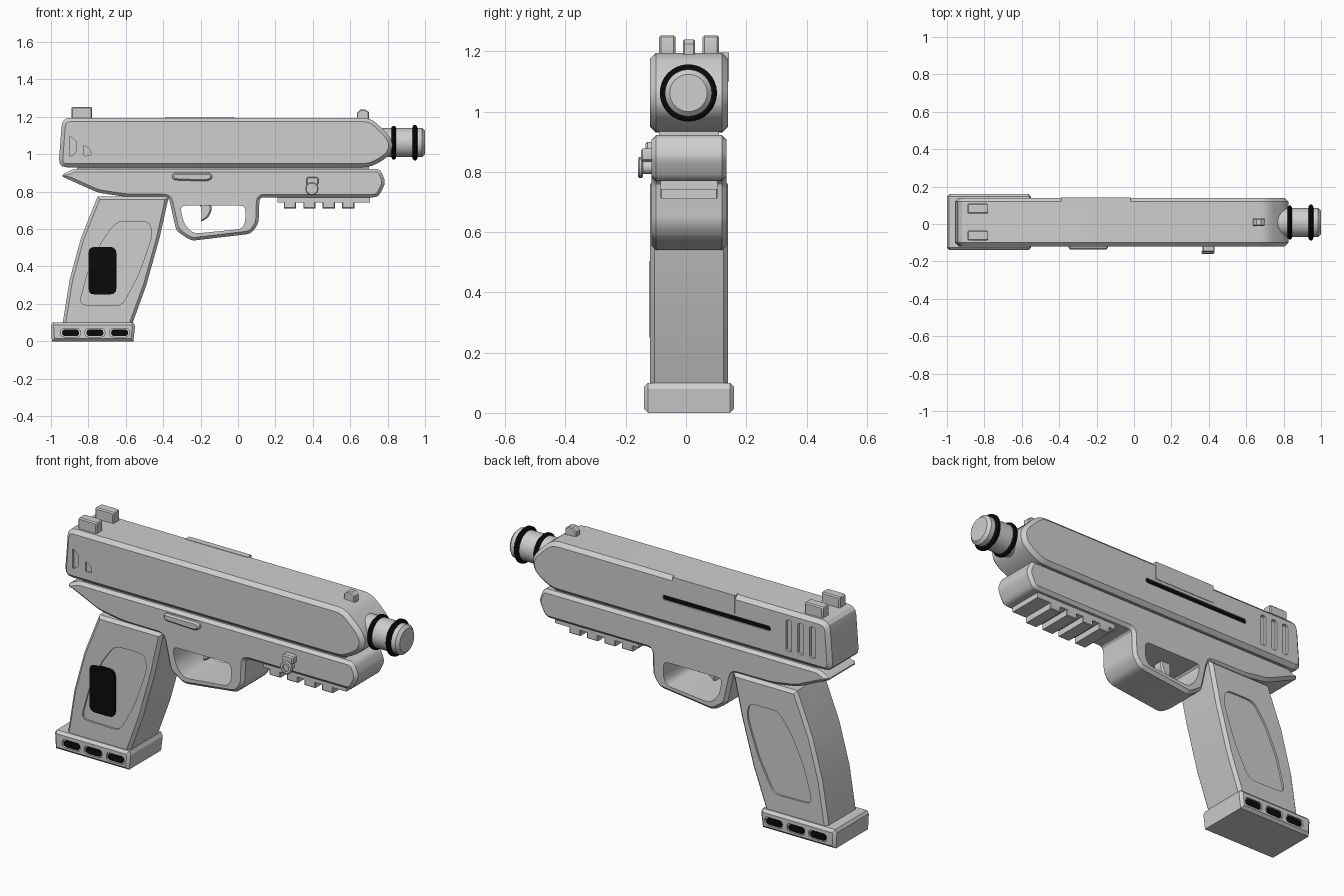
import bpy, bmesh, math
from mathutils import Vector

cube = bpy.data.objects.get("Cube")
if cube:
    bpy.data.objects.remove(cube, do_unlink=True)


def material(name, value):
    m = bpy.data.materials.new(name)
    m.use_nodes = True
    col = (value, value, value, 1)
    m.diffuse_color = col
    m.node_tree.nodes["Principled BSDF"].inputs["Base Color"].default_value = col
    return m


GREY = material("light grey", 0.62)
BLACK = material("black", 0.003)


def finish(name, bm, mat):
    bmesh.ops.recalc_face_normals(bm, faces=bm.faces[:])
    me = bpy.data.meshes.new(name)
    bm.to_mesh(me)
    bm.free()
    me.materials.append(mat)
    me.shade_smooth()
    me.set_sharp_from_angle(angle=math.radians(30))
    ob = bpy.data.objects.new(name, me)
    bpy.context.collection.objects.link(ob)
    return ob


def rounded(pts, r, steps=3):
    """Replace every corner of a polygon by a short curve."""
    out = []
    for i, p in enumerate(pts):
        p, a, b = Vector(p), Vector(pts[i - 1]), Vector(pts[(i + 1) % len(pts)])
        a = p + (a - p).normalized() * min(r, (a - p).length * 0.45)
        b = p + (b - p).normalized() * min(r, (b - p).length * 0.45)
        for k in range(steps + 1):
            t = k / steps
            out.append(a * (1 - t) ** 2 + p * 2 * t * (1 - t) + b * t * t)
    return out


def prism(name, pts, y0, y1, chamfer=0.0, mat=GREY, r=0.0):
    """Side profile in x and z, extruded along y, with chamfered rims."""
    if r:
        pts = rounded(pts, r)
    bm = bmesh.new()
    near = [bm.verts.new((p[0], y0 + chamfer, p[1])) for p in pts]
    far = [bm.verts.new((p[0], y1 - chamfer, p[1])) for p in pts]
    caps = [bm.faces.new(near), bm.faces.new(far)]
    for i in range(len(pts)):
        bm.faces.new((near[i - 1], near[i], far[i], far[i - 1]))
    bmesh.ops.recalc_face_normals(bm, faces=bm.faces[:])
    if chamfer:
        bmesh.ops.inset_individual(bm, faces=caps, thickness=chamfer,
                                   depth=chamfer, use_even_offset=True)
    return finish(name, bm, mat)


def rect(x0, x1, z0, z1):
    return [(x0, z0), (x1, z0), (x1, z1), (x0, z1)]


def circle(x, z, r, n=20):
    return [(x + r * math.cos(math.tau * i / n), z + r * math.sin(math.tau * i / n))
            for i in range(n)]


def lathe(name, profile, z, y, mat, n=32):
    """Turn (x, radius) points around an axis parallel to x."""
    bm = bmesh.new()
    rings = []
    for x, r in profile:
        rings.append([bm.verts.new((x, y + r * math.cos(math.tau * i / n),
                                    z + r * math.sin(math.tau * i / n))) for i in range(n)])
    for a, b in zip(rings, rings[1:]):
        for i in range(n):
            bm.faces.new((a[i - 1], a[i], b[i], b[i - 1]))
    bm.faces.new(rings[0])
    bm.faces.new(rings[-1])
    return finish(name, bm, mat)


def cut(ob, cutters):
    """Subtract the cutters for good, then delete them."""
    for c in cutters:
        m = ob.modifiers.new("cut", "BOOLEAN")
        m.operation, m.solver, m.object = "DIFFERENCE", "EXACT", c
    bpy.context.view_layer.update()
    dg = bpy.context.evaluated_depsgraph_get()
    me = bpy.data.meshes.new_from_object(ob.evaluated_get(dg))
    ob.modifiers.clear()
    ob.data = me
    me.set_sharp_from_angle(angle=math.radians(30))
    for c in cutters:
        bpy.data.objects.remove(c, do_unlink=True)


MID = 0.01               # centre plane of the body
NEAR, FAR = -0.12, 0.14  # outer sides of slide and grip

# Slide with side grooves
slide = prism("slide", [(-0.96, 0.93), (0.71, 0.93), (0.81, 0.99), (0.83, 1.05),
                        (0.81, 1.10), (0.71, 1.195), (-0.94, 1.195)],
              NEAR, FAR, 0.02, r=0.045)
cutters = [prism("groove", rect(x - 0.017, x + 0.017, 0.98, 1.15), FAR - 0.015, FAR + 0.1, r=0.015)
           for x in (-0.71, -0.78, -0.85)]
cutters.append(prism("groove", rect(-0.60, 0.04, 1.06, 1.085), FAR - 0.012, FAR + 0.1, r=0.01))
cutters.append(prism("groove", [(-0.90, 0.985), (-0.865, 1.01), (-0.865, 1.07), (-0.90, 1.10)],
                     NEAR - 0.1, NEAR + 0.012, r=0.01))
cutters.append(prism("groove", [(-0.825, 0.99), (-0.785, 0.995), (-0.79, 1.025), (-0.825, 1.05)],
                     NEAR - 0.1, NEAR + 0.012, r=0.01))
cut(slide, cutters)
prism("slide_slot", rect(-0.60, 0.04, 1.06, 1.085), FAR - 0.014, FAR - 0.006, mat=BLACK, r=0.01)
prism("ejection_port", rect(-0.39, -0.02, 1.10, 1.197), 0.11, FAR + 0.003)

# Sights
for side, y in (("right", -0.062), ("left", 0.082)):
    prism("rear_sight_" + side, rect(-0.89, -0.78, 1.18, 1.253), y - 0.027, y + 0.027, 0.006, r=0.01)
prism("front_sight", [(0.635, 1.18), (0.70, 1.18), (0.70, 1.225), (0.68, 1.24),
                      (0.655, 1.24), (0.635, 1.22)], -0.01, 0.03, 0.005)

# Barrel and its two dark rings
lathe("barrel", [(0.74, 0.078), (0.985, 0.078), (1.0, 0.062)], 1.062, 0.008, GREY)
for name, x, r in (("inner_ring", 0.833, 0.09), ("outer_ring", 0.946, 0.095)):
    lathe(name, [(x - 0.014, 0.07), (x - 0.012, r - 0.008), (x - 0.005, r),
                 (x + 0.005, r), (x + 0.012, r - 0.008), (x + 0.014, 0.07)],
          1.062, 0.008, BLACK)

# Frame and trigger guard in one outline
frame = prism("frame", [(-0.95, 0.885), (-0.75, 0.795), (-0.60, 0.772), (-0.37, 0.77),
                        (-0.33, 0.59), (-0.25, 0.537), (0.07, 0.575), (0.11, 0.63),
                        (0.115, 0.77), (0.75, 0.77), (0.79, 0.85), (0.76, 0.922),
                        (-0.88, 0.922)], -0.115, 0.135, 0.016, r=0.025)
cut(frame, [prism("guard_hole", [(-0.31, 0.725), (-0.29, 0.63), (-0.24, 0.575), (0.02, 0.60),
                                 (0.04, 0.64), (0.04, 0.725)], -0.5, 0.5, r=0.03)])
prism("slide_seat", rect(-0.86, 0.70, 0.90, 0.95), -0.09, 0.11)
prism("trigger", [(-0.21, 0.74), (-0.185, 0.69), (-0.20, 0.637), (-0.16, 0.66),
                  (-0.14, 0.70), (-0.145, 0.74)], MID - 0.03, MID + 0.03, 0.008, r=0.012)

# Accessory rail
prism("rail", rect(0.21, 0.705, 0.742, 0.775), -0.085, 0.105)
for i in range(4):
    x = 0.245 + i * 0.104
    prism("rail_tooth", rect(x, x + 0.065, 0.71, 0.75), -0.085, 0.105, 0.004)

# Small controls on the near side
prism("slide_lever", [(-0.35, 0.862), (-0.17, 0.855), (-0.135, 0.87), (-0.145, 0.90), (-0.35, 0.90)],
      -0.135, -0.10, 0.008, r=0.015)
prism("catch_block", rect(0.365, 0.43, 0.835, 0.878), -0.15, -0.10, 0.006, r=0.012)
prism("catch_stem", circle(0.395, 0.815, 0.022), -0.15, -0.10)
knob = prism("catch_knob", circle(0.395, 0.815, 0.035), -0.16, -0.142, 0.005)
cut(knob, [prism("knob_hole", circle(0.395, 0.815, 0.018), -0.3, -0.153)])

# Grip with a recessed panel on each side
grip = prism("grip", [(-0.75, 0.775), (-0.84, 0.55), (-0.90, 0.33), (-0.94, 0.08),
                      (-0.57, 0.08), (-0.49, 0.30), (-0.42, 0.55), (-0.37, 0.775)],
             NEAR, FAR, 0.016)
panel = [(-0.85, 0.195), (-0.62, 0.19), (-0.53, 0.36), (-0.46, 0.56), (-0.47, 0.64),
         (-0.65, 0.64), (-0.73, 0.53), (-0.80, 0.38)]
cut(grip, [prism("panel_cut", panel, NEAR - 0.1, NEAR + 0.01, r=0.04),
           prism("panel_cut", panel, FAR - 0.01, FAR + 0.1, r=0.04)])
prism("grip_pad", rect(-0.80, -0.65, 0.25, 0.505), NEAR - 0.001, NEAR + 0.0085, mat=BLACK, r=0.035)
prism("grip_pad_back", rect(-0.80, -0.65, 0.25, 0.505), NEAR + 0.008, NEAR + 0.02, mat=BLACK, r=0.035)

# Magazine base with three dark slots on each side
base = prism("magazine_base", [(-0.995, 0.0), (-0.56, 0.0), (-0.55, 0.08), (-0.56, 0.10),
                               (-0.99, 0.10), (-1.0, 0.085)], -0.14, 0.16, 0.014)
slots = [rect(x - 0.053, x + 0.053, 0.024, 0.067) for x in (-0.895, -0.765, -0.633)]
cut(base, [prism("slot_cut", s, a, b, r=0.018) for s in slots
           for a, b in ((-0.3, -0.13), (0.15, 0.3))])
for x in (-0.895, -0.765, -0.633):
    for y in (-0.133, 0.153):
        prism("base_slot", rect(x - 0.045, x + 0.045, 0.028, 0.063),
              y - 0.004, y + 0.004, mat=BLACK, r=0.018)
